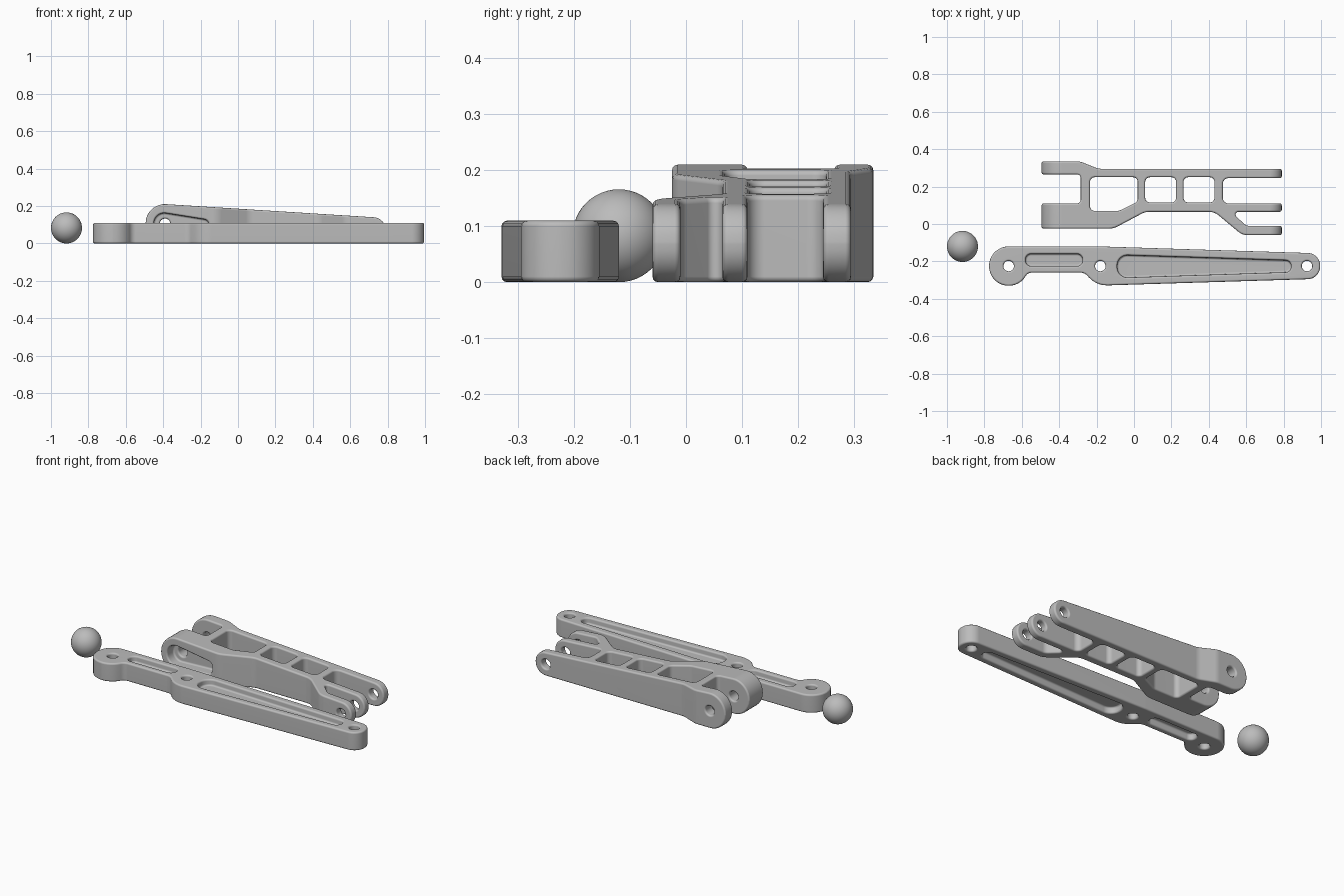
import bpy, bmesh, math
from mathutils import Vector

cube = bpy.data.objects.get("Cube")
if cube:
    bpy.data.objects.remove(cube, do_unlink=True)

grey = bpy.data.materials.new("plain grey")
grey.use_nodes = True
grey.diffuse_color = (0.5, 0.5, 0.5, 1)
grey.node_tree.nodes["Principled BSDF"].inputs["Base Color"].default_value = (0.5, 0.5, 0.5, 1)


def rounded(corners):
    """Outline from (x, y[, radius]) corners, with each corner filleted."""
    out = []
    count = len(corners)
    for i, corner in enumerate(corners):
        p = Vector(corner[:2])
        if len(corner) == 2:
            out.append(p)
            continue
        a = (Vector(corners[i - 1][:2]) - p).normalized()
        b = (Vector(corners[(i + 1) % count][:2]) - p).normalized()
        half = a.angle(b) / 2
        r = corner[2]
        centre = p + (a + b).normalized() * (r / math.sin(half))
        start = p + a * (r / math.tan(half)) - centre
        end = p + b * (r / math.tan(half)) - centre
        sweep = math.atan2(start.x * end.y - start.y * end.x, start.dot(end))
        steps = max(2, math.ceil(abs(sweep) / math.radians(11)))
        for k in range(steps + 1):
            t = sweep * k / steps
            c, s = math.cos(t), math.sin(t)
            out.append(centre + Vector((start.x * c - start.y * s, start.x * s + start.y * c)))
    return out


def circle(x, y, r, sides=32):
    return [Vector((x + r * math.cos(math.tau * k / sides),
                    y + r * math.sin(math.tau * k / sides))) for k in range(sides)]


def prism(name, outline, low, high, axis="z"):
    """Extrude an outline along z, or an x-z outline along y."""
    bm = bmesh.new()
    place = (lambda p, h: (p.x, p.y, h)) if axis == "z" else (lambda p, h: (p.x, h, p.y))
    rings = [[bm.verts.new(place(p, h)) for p in outline] for h in (low, high)]
    bm.faces.new(rings[0])
    bm.faces.new(rings[1])
    for i in range(len(outline)):
        bm.faces.new((rings[0][i - 1], rings[0][i], rings[1][i], rings[1][i - 1]))
    bmesh.ops.recalc_face_normals(bm, faces=bm.faces)
    mesh = bpy.data.meshes.new(name)
    bm.to_mesh(mesh)
    bm.free()
    obj = bpy.data.objects.new(name, mesh)
    obj.data.materials.append(grey)
    bpy.context.collection.objects.link(obj)
    return obj


def activate(obj):
    bpy.ops.object.select_all(action="DESELECT")
    obj.select_set(True)
    bpy.context.view_layer.objects.active = obj


def combine(obj, other, operation="DIFFERENCE"):
    activate(obj)
    mod = obj.modifiers.new("cut", "BOOLEAN")
    mod.operation, mod.object, mod.solver = operation, other, "EXACT"
    bpy.ops.object.modifier_apply(modifier=mod.name)
    bpy.data.objects.remove(other, do_unlink=True)


def soften(obj):
    """Round off all hard edges and shade smoothly."""
    activate(obj)
    mod = obj.modifiers.new("soft edges", "BEVEL")
    mod.width, mod.segments = 0.01, 3
    mod.limit_method, mod.angle_limit = "ANGLE", math.radians(40)
    mod.use_clamp_overlap = False
    mod.loop_slide = False
    bpy.ops.object.modifier_apply(modifier=mod.name)
    bpy.ops.object.shade_smooth_by_angle(angle=math.radians(40))
    mod = obj.modifiers.new("even shading", "WEIGHTED_NORMAL")
    mod.keep_sharp = True


# Flat link: rounded bar with recessed slots on both faces and three bores
link = prism("flat_link", rounded([
    (-0.775, -0.12, 0.104), (-0.18, -0.12, 0.3), (0.995, -0.157, 0.067),
    (0.995, -0.293, 0.067), (-0.2, -0.33, 0.13), (-0.265, -0.26, 0.05),
    (-0.568, -0.26, 0.037), (-0.61, -0.33, 0.104), (-0.775, -0.33, 0.104)]), 0, 0.11)
short_slot = rounded([(-0.58, -0.16, 0.03), (-0.275, -0.16, 0.03),
                      (-0.275, -0.225, 0.03), (-0.58, -0.225, 0.03)])
long_slot = rounded([(-0.09, -0.165, 0.055), (0.84, -0.195, 0.03),
                     (0.84, -0.257, 0.03), (-0.09, -0.288, 0.055)])
for slot in (short_slot, long_slot):
    for low, high in ((-0.1, 0.037), (0.073, 0.2)):
        combine(link, prism("slot_cutter", slot, low, high))
for x in (-0.67, -0.18, 0.925):
    combine(link, prism("bore_cutter", circle(x, -0.225, 0.028), -0.1, 0.2))
soften(link)

# Forked arm: plan outline trimmed by a tapered side profile
arm = prism("forked_arm", rounded([
    (-0.6, 0.335), (-0.29, 0.335, 0.08), (-0.19, 0.295, 0.08), (0.9, 0.295),
    (0.9, 0.245), (0.475, 0.245, 0.03), (0.475, 0.11, 0.03), (0.9, 0.11),
    (0.9, 0.065), (0.52, 0.065, 0.015), (0.6, -0.01, 0.04), (0.9, -0.01),
    (0.9, -0.06), (0.58, -0.06, 0.08), (0.43, 0.065, 0.08), (0.06, 0.065, 0.08),
    (-0.11, -0.025, 0.1), (-0.6, -0.025), (-0.6, 0.11), (-0.285, 0.11, 0.02),
    (-0.285, 0.265, 0.02), (-0.6, 0.265)]), -0.1, 0.4)
side = rounded([(-0.494, 0, 0.103), (-0.494, 0.217, 0.103),
                (0.79, 0.136, 0.068), (0.79, 0, 0.068)])
combine(arm, prism("side_profile", side, -0.2, 0.5, "y"), "INTERSECT")

# Lightening windows between the rails
windows = [[(-0.235, 0.07, 0.025), (-0.08, 0.07, 0.05), (0.02, 0.12, 0.025),
            (0.02, 0.25, 0.025), (-0.235, 0.25, 0.025)]]
for x in (0.06, 0.265):
    windows.append([(x, 0.115, 0.025), (x + 0.165, 0.115, 0.025),
                    (x + 0.165, 0.25, 0.025), (x, 0.25, 0.025)])
for corners in windows:
    combine(arm, prism("window_cutter", rounded(corners), -0.1, 0.4))

# Teardrop recess in the front ear, and the pivot bores
recess = rounded([(-0.45, 0.043, 0.056), (-0.45, 0.172, 0.056),
                  (-0.155, 0.125, 0.03), (-0.155, 0.055, 0.03)])
combine(arm, prism("recess_cutter", recess, -0.2, 0.035, "y"))
for x, z in ((-0.39, 0.105), (0.72, 0.07)):
    combine(arm, prism("pivot_cutter", circle(x, z, 0.028), -0.2, 0.5, "y"))
soften(arm)

# Loose ball
bpy.ops.mesh.primitive_uv_sphere_add(segments=48, ring_count=24, radius=0.083,
                                     location=(-0.917, -0.12, 0.083))
ball = bpy.context.object
ball.name = "ball"
ball.data.materials.append(grey)
bpy.ops.object.shade_smooth()
